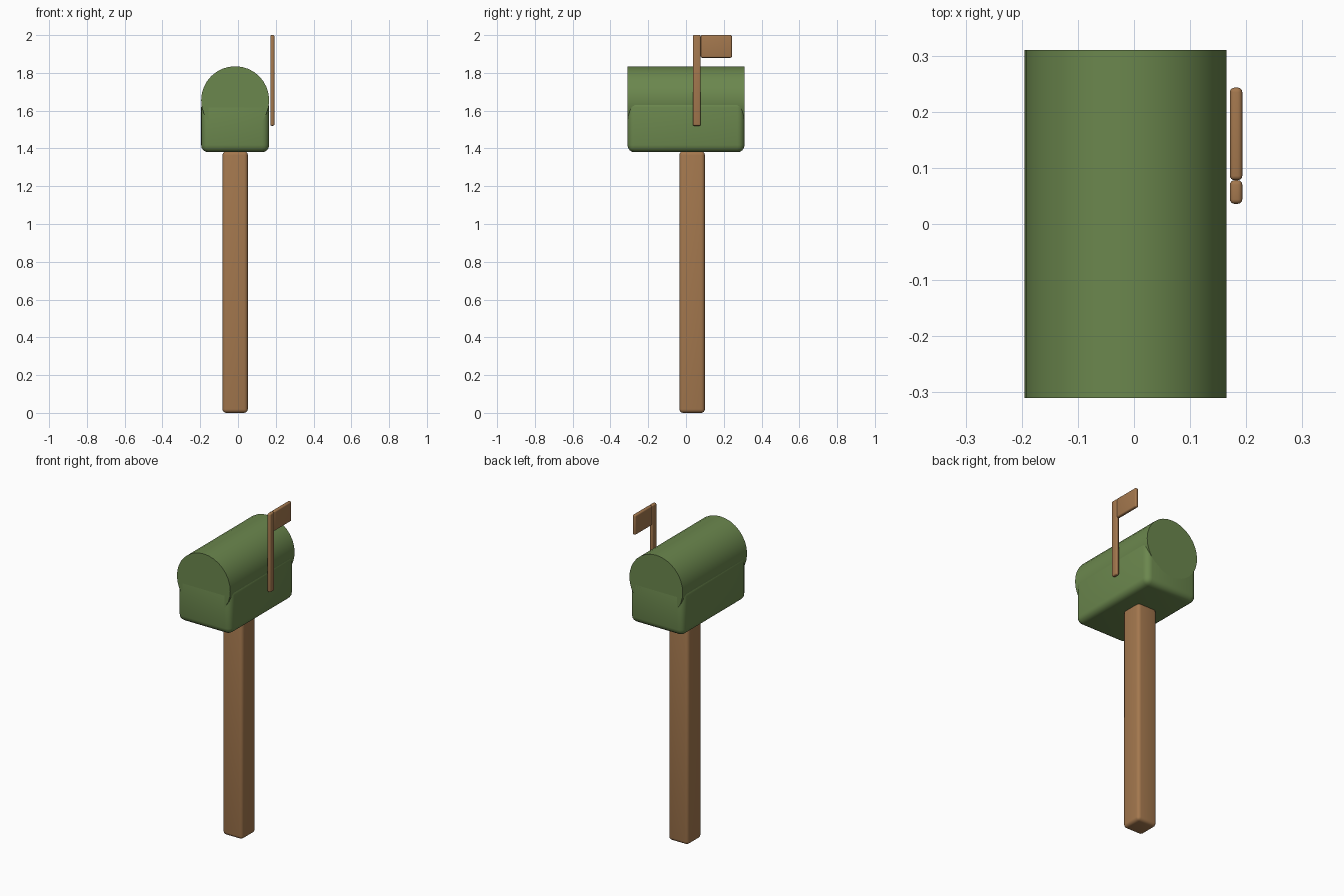
import bpy
import math

if "Cube" in bpy.data.objects:
    bpy.data.objects.remove(bpy.data.objects["Cube"])


def material(name, rgb):
    m = bpy.data.materials.new(name)
    m.diffuse_color = (*rgb, 1)
    m.use_nodes = True
    m.node_tree.nodes["Principled BSDF"].inputs["Base Color"].default_value = m.diffuse_color
    return m


green = material("moss_green", (0.147, 0.242, 0.075))
brown = material("wood_brown", (0.37, 0.187, 0.076))


def finish(obj, name, mat):
    obj.name = name
    obj.data.materials.append(mat)
    bpy.ops.object.shade_smooth_by_angle(angle=math.radians(35))


def rounded_box(name, lo, hi, bevel, mat):
    """Box between two corners with rounded edges."""
    bpy.ops.mesh.primitive_cube_add(
        size=1, location=[(a + b) / 2 for a, b in zip(lo, hi)])
    obj = bpy.context.object
    obj.scale = [b - a for a, b in zip(lo, hi)]
    bpy.ops.object.transform_apply(location=False, rotation=False, scale=True)
    mod = obj.modifiers.new("rounded_edges", 'BEVEL')
    mod.width = bevel
    mod.segments = 4
    bpy.ops.object.modifier_apply(modifier=mod.name)
    finish(obj, name, mat)


# Post
rounded_box("post", (-0.082, -0.035, 0), (0.052, 0.1, 1.385), 0.02, brown)

# Mailbox body: rounded lower box with a full barrel set into it
rounded_box("box_base", (-0.195, -0.31, 1.38), (0.165, 0.31, 1.655), 0.038, green)
bpy.ops.mesh.primitive_cylinder_add(
    vertices=32, radius=0.18, depth=0.62,
    location=(-0.015, 0, 1.655), rotation=(math.pi / 2, 0, 0))
finish(bpy.context.object, "box_barrel", green)

# Signal flag on the right side
rounded_box("flag_pole", (0.171, 0.036, 1.52), (0.193, 0.078, 2.0), 0.008, brown)
rounded_box("flag_plate", (0.171, 0.078, 1.88), (0.193, 0.243, 2.0), 0.008, brown)
